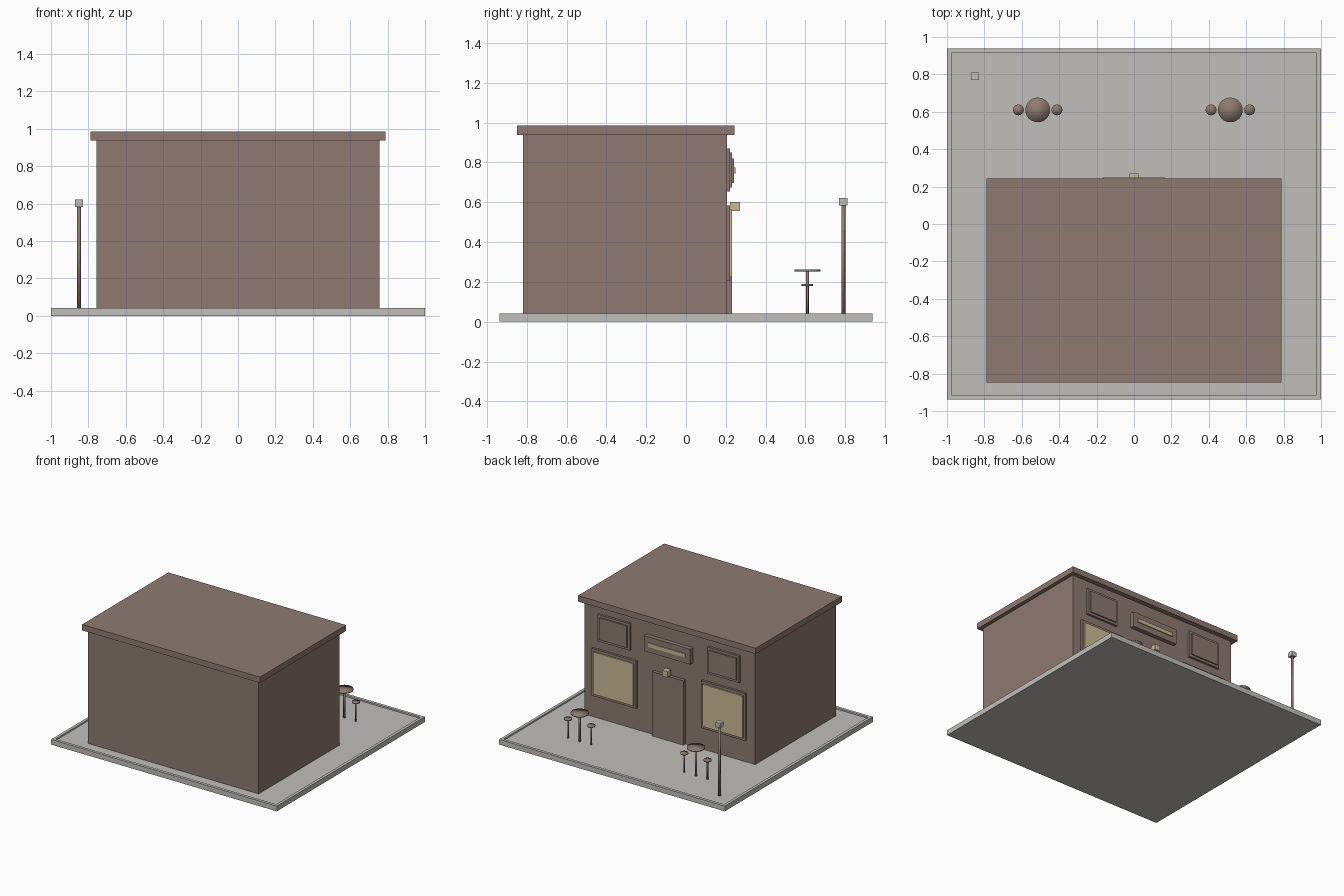
import bpy, bmesh

default = bpy.data.objects.get("Cube")
if default:
    bpy.data.objects.remove(default, do_unlink=True)


def material(name, rgb):
    m = bpy.data.materials.new(name)
    m.use_nodes = True
    m.diffuse_color = (*rgb, 1)
    m.node_tree.nodes["Principled BSDF"].inputs["Base Color"].default_value = (*rgb, 1)
    return m


BROWN = material("warm brown", (0.27, 0.195, 0.165))
STONE = material("pale stone", (0.53, 0.52, 0.49))
CREAM = material("warm cream", (0.60, 0.50, 0.30))


def finish(name, bm, mat):
    mesh = bpy.data.meshes.new(name)
    bm.to_mesh(mesh)
    bm.free()
    mesh.materials.append(mat)
    ob = bpy.data.objects.new(name, mesh)
    bpy.context.collection.objects.link(ob)
    return ob


def box(name, x, y, z, mat):
    """Box from (low, high) spans on each axis."""
    bm = bmesh.new()
    bmesh.ops.create_cube(bm, size=1)
    for v in bm.verts:
        for i, (lo, hi) in enumerate((x, y, z)):
            v.co[i] = hi if v.co[i] > 0 else lo
    return finish(name, bm, mat)


def cylinder(name, x, y, z, radius, mat, sides=24):
    """Upright, softly shaded cylinder spanning z = (low, high)."""
    bm = bmesh.new()
    bmesh.ops.create_cone(bm, cap_ends=True, segments=sides, radius1=radius,
                          radius2=radius, depth=z[1] - z[0])
    bmesh.ops.translate(bm, verts=bm.verts, vec=(x, y, sum(z) / 2))
    for f in bm.faces:
        f.smooth = True
    return finish(name, bm, mat)


def centred(c, half):
    return (c - half, c + half)


# Paved base with a raised kerb
FLOOR, KERB = 0.03, 0.042
base = box("paved_base", (-1, 1), (-0.937, 0.937), (0, KERB), STONE)
bm = bmesh.new()
bm.from_mesh(base.data)
bm.faces.ensure_lookup_table()
top = max(bm.faces, key=lambda f: f.calc_center_median().z)
bmesh.ops.inset_region(bm, faces=[top], thickness=0.033)
inner = bmesh.ops.extrude_face_region(bm, geom=[top])["geom"]
bmesh.ops.delete(bm, geom=[top], context='FACES')
for v in inner:
    if isinstance(v, bmesh.types.BMVert):
        v.co.z = FLOOR
bmesh.ops.recalc_face_normals(bm, faces=bm.faces)
bm.to_mesh(base.data)
bm.free()

# Building and overhanging roof
WALL = 0.205
box("building_walls", (-0.757, 0.757), (-0.82, WALL), (FLOOR, 0.938), BROWN)
box("roof_slab", (-0.788, 0.788), (-0.848, 0.243), (0.938, 0.985), BROWN)

# Windows on both sides of the door
for side, s in (("left", 1), ("right", -1)):
    c = s * 0.485
    box(side + "_shop_window_frame", centred(c, 0.197), (WALL, 0.222), (0.205, 0.585), BROWN)
    box(side + "_shop_window_pane", centred(c, 0.178), (WALL, 0.231), (0.225, 0.563), CREAM)
    box(side + "_upper_window_frame", centred(c, 0.142), (WALL, 0.222), (0.655, 0.87), BROWN)
    box(side + "_upper_window_pane", centred(c, 0.122), (WALL, 0.232), (0.675, 0.85), BROWN)

# Door, lamp above it and sign board
box("door", centred(0, 0.14), (WALL, 0.231), (FLOOR, 0.545), BROWN)
box("door_lamp", centred(0, 0.024), (0.222, 0.27), (0.556, 0.602), CREAM)
box("sign_board", centred(0, 0.205), (WALL, 0.24), (0.697, 0.82), BROWN)
box("sign_strip", centred(0, 0.165), (WALL, 0.248), (0.744, 0.774), CREAM)

# Round tables, each with two stools
ROW = 0.61
for side, s in (("left", 1), ("right", -1)):
    c = s * 0.515
    cylinder(side + "_table_top", c, ROW, (0.252, 0.263), 0.066, BROWN, 32)
    cylinder(side + "_table_leg", c, ROW, (FLOOR, 0.253), 0.008, BROWN, 12)
    for place, d in (("outer", s), ("inner", -s)):
        x = c + d * 0.103
        cylinder(f"{side}_{place}_stool_seat", x, ROW, (0.179, 0.19), 0.029, BROWN)
        cylinder(f"{side}_{place}_stool_leg", x, ROW, (FLOOR, 0.18), 0.006, BROWN, 12)

# Lamp post
cylinder("lamp_post_pole", -0.85, 0.79, (FLOOR, 0.59), 0.01, BROWN, 12)
box("lamp_post_head", centred(-0.85, 0.021), centred(0.79, 0.021), (0.583, 0.621), STONE)
